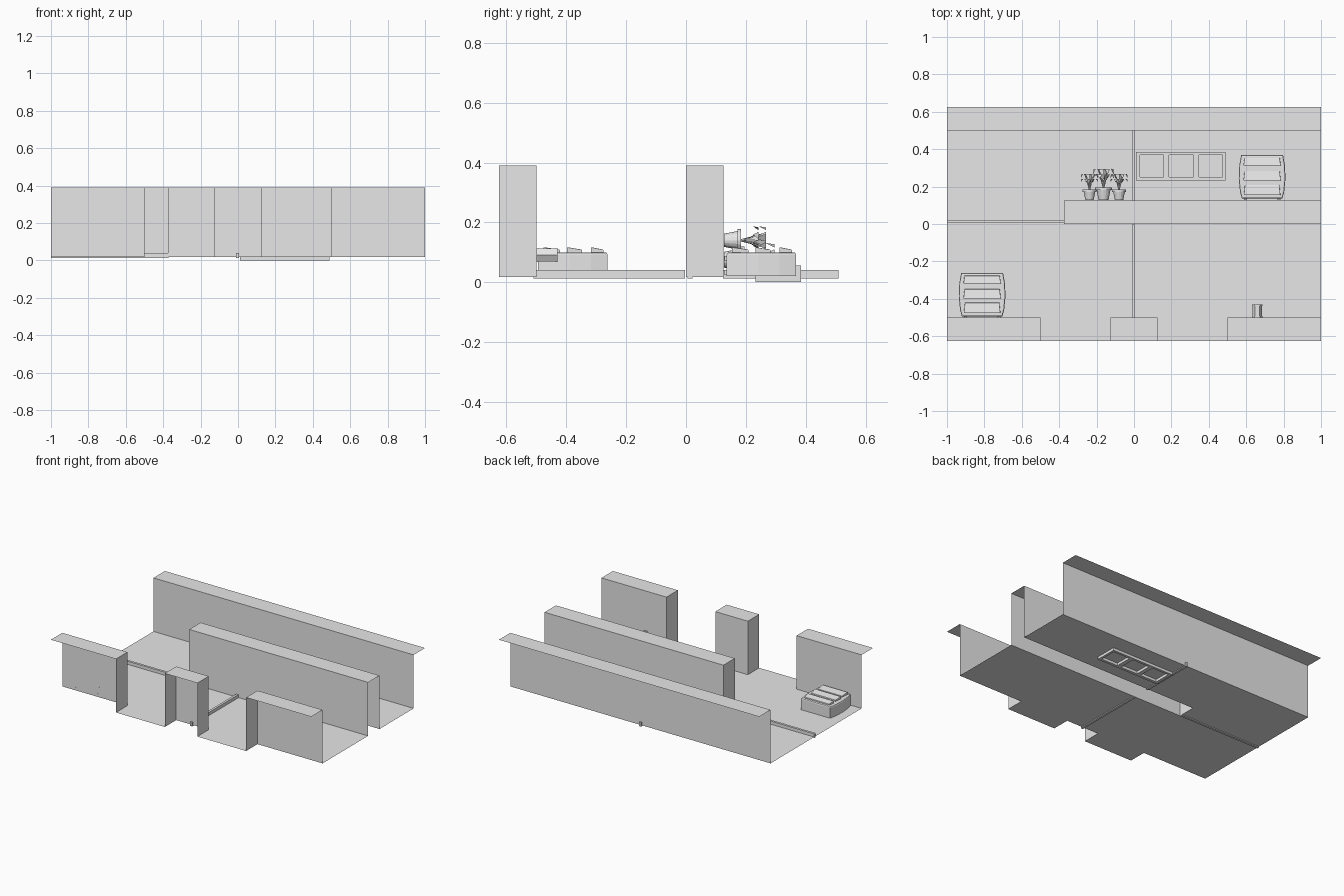
import bpy, bmesh, math
from mathutils import Vector

cube = bpy.data.objects.get("Cube")
if cube:
    bpy.data.objects.remove(cube, do_unlink=True)

GREY = bpy.data.materials.new("plain grey")
GREY.use_nodes = True
GREY.diffuse_color = (0.8, 0.8, 0.8, 1)
GREY.node_tree.nodes["Principled BSDF"].inputs["Base Color"].default_value = (0.8, 0.8, 0.8, 1)

FLOOR, TOP, EDGE, T = 0.018, 0.39, 0.5, 0.125
OUT = EDGE + T


def finish(name, bm):
    mesh = bpy.data.meshes.new(name)
    bm.to_mesh(mesh)
    bm.free()
    mesh.materials.append(GREY)
    obj = bpy.data.objects.new(name, mesh)
    bpy.context.collection.objects.link(obj)
    return obj


def quads(name, faces):
    bm = bmesh.new()
    for pts in faces:
        bm.faces.new([bm.verts.new(p) for p in pts])
    bmesh.ops.remove_doubles(bm, verts=bm.verts, dist=1e-5)
    return finish(name, bm)


def box(name, x0, x1, y0, y1, z0, z1):
    bm = bmesh.new()
    bmesh.ops.create_cube(bm, size=1)
    for v in bm.verts:
        v.co = Vector((x1 if v.co.x > 0 else x0, y1 if v.co.y > 0 else y0,
                       z1 if v.co.z > 0 else z0))
    return finish(name, bm)


def prism(name, outline, z0, z1, bevel=0.0):
    bm = bmesh.new()
    face = bm.faces.new([bm.verts.new((x, y, z0)) for x, y in outline])
    new = bmesh.ops.extrude_face_region(bm, geom=[face])["geom"]
    for v in new:
        if isinstance(v, bmesh.types.BMVert):
            v.co.z = z1
    bmesh.ops.recalc_face_normals(bm, faces=bm.faces)
    if bevel:
        rim = [e for e in bm.edges if all(abs(v.co.z - z1) < 1e-6 for v in e.verts)]
        bmesh.ops.bevel(bm, geom=rim, offset=bevel, segments=2, affect='EDGES', profile=0.5)
    return finish(name, bm)


def cone_y(name, x, y, z, r0, r1, length, sides):
    # Cone whose axis runs along +y, starting at y
    bpy.ops.mesh.primitive_cone_add(vertices=sides, radius1=r0, radius2=r1, depth=length,
                                    location=(x, y + length / 2, z),
                                    rotation=(-math.pi / 2, 0, 0))
    obj = bpy.context.object
    obj.name = name
    obj.data.materials.append(GREY)
    return obj


# Floor: sheet with doorway sills and a gap beneath the inner wall
def sheet(x0, x1, y0, y1):
    return [(x0, y0, FLOOR), (x1, y0, FLOOR), (x1, y1, FLOOR), (x0, y1, FLOOR)]


quads("floor", [sheet(-1, 1, -EDGE, 0), sheet(-1, -0.375, 0, T), sheet(-1, 1, T, EDGE),
                sheet(-EDGE, -T, -OUT, -EDGE), sheet(T, EDGE, -OUT, -EDGE)])


# Walls: open shells with only the listed sides and a top
def wall(name, x0, x1, y0, y1, sides):
    def side(a, b):
        return [(*a, FLOOR), (*b, FLOOR), (*b, TOP), (*a, TOP)]
    a, b, c, d = (x0, y0), (x1, y0), (x1, y1), (x0, y1)
    choice = {"front": side(a, b), "right": side(b, c), "back": side(c, d), "left": side(d, a)}
    lid = [(*p, TOP) for p in (a, b, c, d)]
    quads(name, [choice[s] for s in sides] + [lid])


wall("back_wall", -1, 1, EDGE, OUT, ["front"])
wall("inner_wall", -0.375, 1, 0, T, ["front", "back", "left"])
wall("front_wall_right", -1, -EDGE, -OUT, -EDGE, ["back", "right"])
wall("front_wall_middle", -T, T, -OUT, -EDGE, ["back", "left", "right"])
wall("front_wall_left", EDGE, 1, -OUT, -EDGE, ["back", "left"])

# Floor rails between the rooms
box("front_rail", -0.011, 0.005, -0.51, -0.003, 0.012, 0.04)
box("back_rail", -0.011, 0.005, 0.123, 0.51, 0.012, 0.04)
box("side_rail", -1, -0.372, 0.005, 0.021, 0.012, 0.04)

# Three-pane window frame lying through the floor
WX0, WX1, WY0, WY1, WH = 0.01, 0.49, 0.233, 0.385, 0.055
for y0, y1 in ((WY0, WY0 + 0.019), (WY1 - 0.017, WY1)):
    box("window_rail", WX0, WX1, y0, y1, 0, WH)
for x0, x1 in ((WX0, 0.031), (0.158, 0.187), (0.318, 0.347), (0.474, WX1)):
    box("window_post", x0, x1, WY0 + 0.019, WY1 - 0.017, 0, WH)


# Dressers lying on their backs, drawers facing up
def dresser(cx, y):
    half = [(0.108, 0.004), (0.118, 0.04), (0.125, 0.11), (0.122, 0.18), (0.112, 0.236)]
    outline = [(cx + w, y + h) for w, h in half] + [(cx - w, y + h) for w, h in reversed(half)]
    prism("dresser_body", outline, 0.02, 0.1, 0.008)
    for h, depth, w in ((0.022, 0.055, 0.098), (0.1, 0.05, 0.1), (0.18, 0.042, 0.1)):
        y0, y1 = y + h, y + h + depth
        drawer = prism("dresser_drawer", [(cx - w, y0), (cx + w, y0), (cx + w * 0.94, y1),
                                          (cx - w * 0.94, y1)], 0.095, 0.117, 0.003)
        for v in drawer.data.vertices:
            if v.co.z > 0.1:
                v.co.z -= 0.008 * (v.co.y - y0) / depth
    for s in (-1, 1):
        for z in (0.032, 0.08):
            box("dresser_foot", cx + s * 0.09 - 0.008, cx + s * 0.09 + 0.008,
                y - 0.003, y + 0.012, z - 0.008, z + 0.008)


dresser(0.685, 0.132)
dresser(-0.812, -0.498)


# Potted plants lying on their sides, growing towards +y
LEAF = [(0.003, 0, 0.002), (0.012, 0.05, 0.003), (0.026, 0.085, 0.012),
        (0.042, 0.085, 0.012), (0.05, 0.062, 0.001)]


def plant(x, z, s):
    y = 0.127
    cone_y("plant_pot", x, y, z, 0.022 * s, 0.031 * s, 0.045 * s, 16)
    cone_y("pot_rim", x, y + 0.045 * s, z, 0.037 * s, 0.037 * s, 0.012 * s, 16)
    faces = []
    for i in range(8):
        a = math.tau * (i + 0.5) / 8
        out, across = Vector((math.cos(a), 0, math.sin(a))), Vector((-math.sin(a), 0, math.cos(a)))
        base = Vector((x, y + 0.055 * s, z))
        lift = 1 if i % 2 else 0.7
        rows = [(base + (out * r + Vector((0, h * lift, 0)) - across * w) * s,
                 base + (out * r + Vector((0, h * lift, 0)) + across * w) * s) for r, h, w in LEAF]
        faces += [(p[0], p[1], q[1], q[0]) for p, q in zip(rows, rows[1:])]
    quads("plant_leaves", faces)


plant(-0.238, 0.14, 1)
plant(-0.163, 0.075, 1.2)
plant(-0.08, 0.14, 1)

# Six-sided lantern hanging on the front wall
for name, y, r, length in (("lantern_base", -0.499, 0.027, 0.008),
                           ("lantern_body", -0.491, 0.025, 0.053),
                           ("lantern_cap", -0.438, 0.027, 0.008)):
    lantern = cone_y(name, 0.659, y, 0.091, r, r, length, 6)
    lantern.rotation_euler = (-math.pi / 2, math.pi / 6, 0)
